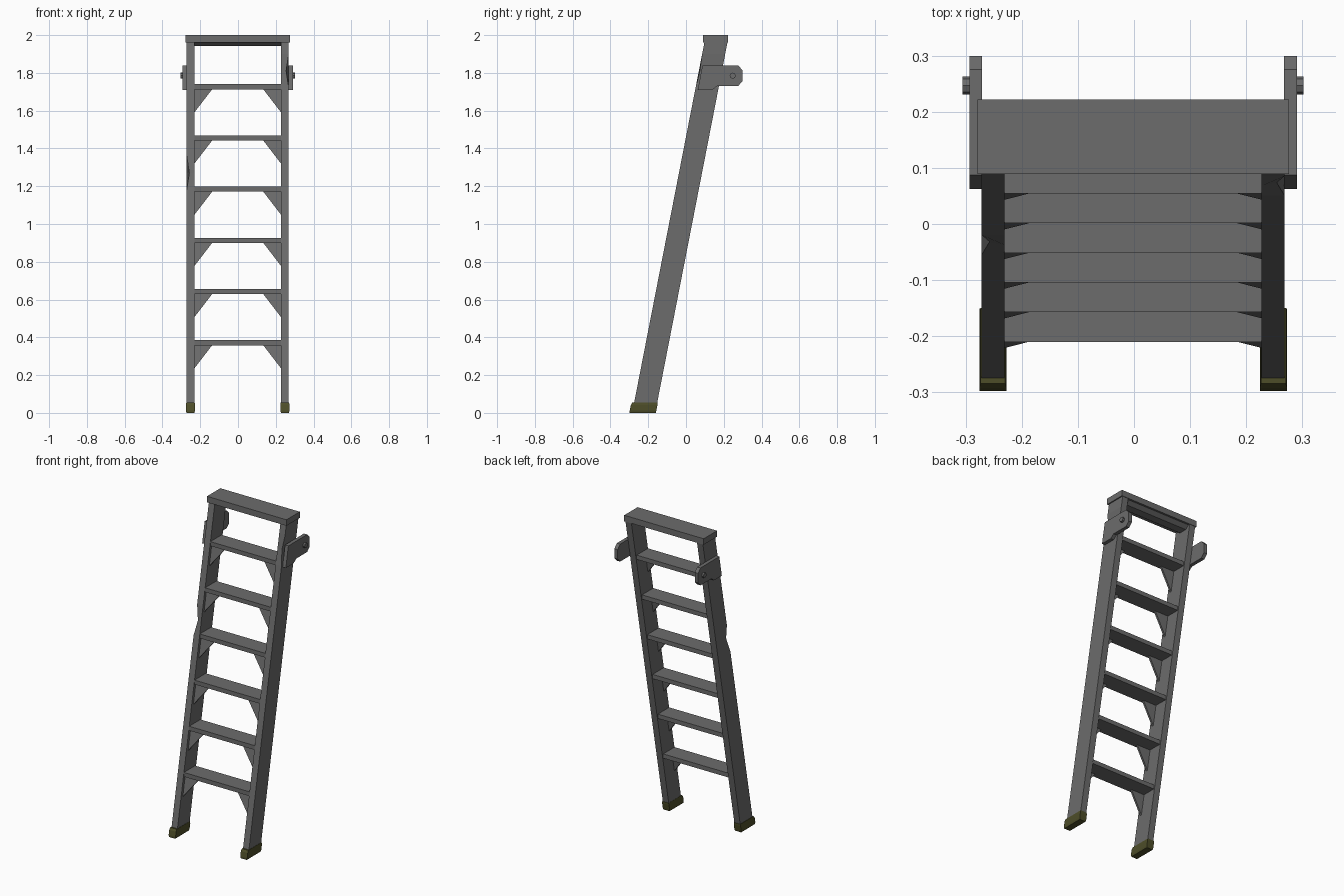
import bpy, bmesh, math
from mathutils import Vector

if "Cube" in bpy.data.objects:
    bpy.data.objects.remove(bpy.data.objects["Cube"])


def material(name, rgb):
    m = bpy.data.materials.new(name)
    m.diffuse_color = (*rgb, 1)
    m.use_nodes = True
    m.node_tree.nodes["Principled BSDF"].inputs["Base Color"].default_value = m.diffuse_color
    return m


METAL = material("grey metal", (0.15, 0.15, 0.15))
RUBBER = material("olive rubber", (0.075, 0.075, 0.022))
CX = -0.0015                      # slight sideways offset of the frame
SLOPE, DEPTH = 0.195, 0.122       # lean and depth of the rails


def front(z):
    """y of the leaning front plane at height z"""
    return -0.285 + SLOPE * z


def loft(name, rings, mat):
    """Solid made by bridging closed rings with equal point counts"""
    bm = bmesh.new()
    vs = [[bm.verts.new(p) for p in r] for r in rings]
    n = len(rings[0])
    for a, b in zip(vs, vs[1:]):
        for i in range(n):
            j = (i + 1) % n
            bm.faces.new((a[i], a[j], b[j], b[i]))
    bm.faces.new(vs[0])
    bm.faces.new(vs[-1])
    bmesh.ops.recalc_face_normals(bm, faces=bm.faces[:])
    me = bpy.data.meshes.new(name)
    bm.to_mesh(me)
    bm.free()
    me.materials.append(mat)
    ob = bpy.data.objects.new(name, me)
    bpy.context.collection.objects.link(ob)
    return ob


def prism_x(name, profile, x0, x1, mat=METAL):
    """Extrude a (y, z) profile along x"""
    return loft(name, [[(x + CX, y, z) for y, z in profile] for x in (x0, x1)], mat)


for s, side in ((-1, "left"), (1, "right")):
    # leaning rail with a small dent in its outer front edge
    dent = 1.27 if s < 0 else 1.81
    rings = []
    for z in (0.03, dent - 0.09, dent, dent + 0.09, 1.965):
        d = 0.014 if z == dent else 0
        y = front(z)
        rings.append([(s * 0.229 + CX, y, z), (s * (0.270 - d) + CX, y + d * 0.4, z),
                      (s * 0.270 + CX, y + DEPTH, z), (s * 0.229 + CX, y + DEPTH, z)])
    loft(side + "_rail", rings, METAL)

    # rubber foot, slightly narrowed at the sole
    rings = []
    for z, y0, y1, g in ((0, -0.298, -0.160, 0.003), (0.012, -0.298, -0.157, 0),
                         (0.042, -0.292, -0.151, 0), (0.055, -0.284, -0.150, 0.002)):
        a, b = s * (0.226 + g) + CX, s * (0.274 - g) + CX
        rings.append([(a, y0, z), (b, y0, z), (b, y1, z), (a, y1, z)])
    loft(side + "_foot", rings, RUBBER)

    # hinge bracket and its pin
    prism_x(side + "_hinge_bracket",
            [(0.062, 1.71), (0.087, 1.84), (0.275, 1.84), (0.299, 1.815),
             (0.299, 1.755), (0.275, 1.73), (0.165, 1.73), (0.14, 1.71)],
            s * 0.269, s * 0.292)
    prism_x(side + "_hinge_pin",
            [(0.247 + 0.016 * math.cos(k * math.pi / 4),
              1.785 + 0.016 * math.sin(k * math.pi / 4)) for k in range(8)],
            s * 0.285, s * 0.304)

# steps with triangular corner braces
for i in range(6):
    top = 0.385 + 0.271 * i
    y = front(top)
    prism_x(f"step_{i + 1}", [(y, top), (y + 0.112, top),
                              (y + 0.112, top - 0.027), (y, top - 0.027)], -0.23, 0.23)
    for s, side in ((-1, "left"), (1, "right")):
        tri = [(0.23, top - 0.15), (0.23, top - 0.02), (0.13, top - 0.02)]
        loft(f"{side}_brace_{i + 1}",
             [[(s * x + CX, front(z) + off, z) for x, z in tri] for off in (0.018, 0.030)],
             METAL)

# top cap and the sloped stiffener beneath it
prism_x("top_cap", [(0.089, 1.962), (0.222, 1.962), (0.222, 2.0), (0.089, 2.0)],
        -0.2775, 0.2775)
prism_x("cap_stiffener", [(0.10, 1.964), (0.135, 1.942), (0.185, 1.942), (0.212, 1.964)],
        -0.23, 0.23)
